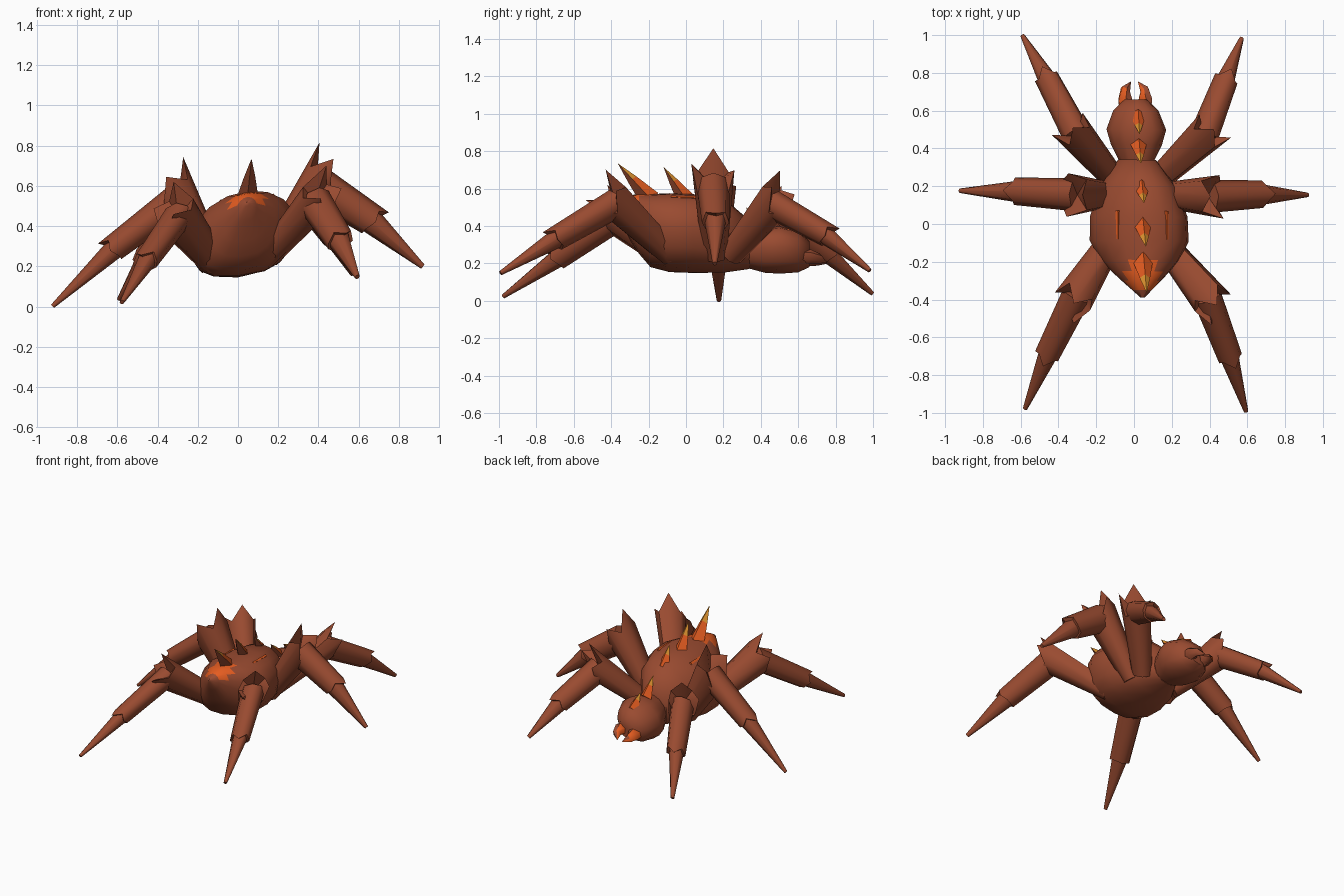
import bpy, bmesh, math
from mathutils import Vector, Matrix

if "Cube" in bpy.data.objects:
    bpy.data.objects.remove(bpy.data.objects["Cube"])


def material(name, colour):
    m = bpy.data.materials.new(name)
    m.use_nodes = True
    m.diffuse_color = (*colour, 1)
    m.node_tree.nodes["Principled BSDF"].inputs["Base Color"].default_value = (*colour, 1)
    return m


MATERIALS = [material("rust_brown", (0.32, 0.07, 0.03)),
             material("bright_orange", (0.80, 0.11, 0.015)),
             material("amber", (0.75, 0.30, 0.03))]

# The whole creature leans slightly to one side
LEAN = Matrix(((1, -0.01, 0.1, -0.01),
               (-0.012, 1, 0, 0),
               (0.107, 0, 1, 0),
               (0, 0, 0, 1)))


def build(name, rings, end_points, rule=None):
    """Skin a list of rings, closing both ends with a fan to a point."""
    bm = bmesh.new()
    loops = [[bm.verts.new(p) for p in ring] for ring in rings]
    n = len(loops[0])
    for a, b in zip(loops, loops[1:]):
        for i in range(n):
            j = (i + 1) % n
            bm.faces.new((a[i], a[j], b[j], b[i]))
    for loop, point in zip((loops[0], loops[-1]), end_points):
        hub = bm.verts.new(point)
        for i in range(n):
            bm.faces.new((loop[i], loop[(i + 1) % n], hub))
    bmesh.ops.recalc_face_normals(bm, faces=bm.faces)
    bm.normal_update()
    if rule:
        for f in bm.faces:
            f.material_index = rule(f.calc_center_median(), f.normal)
    bm.transform(LEAN)
    mesh = bpy.data.meshes.new(name)
    bm.to_mesh(mesh)
    bm.free()
    for m in MATERIALS:
        mesh.materials.append(m)
    ob = bpy.data.objects.new(name, mesh)
    bpy.context.collection.objects.link(ob)
    bpy.ops.object.select_all(action="DESELECT")
    ob.select_set(True)
    bpy.context.view_layer.objects.active = ob
    bpy.ops.object.shade_smooth_by_angle(angle=math.radians(55))


def ring(centre, direction, radius, sides, jags=None):
    """Ring across a direction, first point uppermost, with optional jagged rim."""
    d = direction.normalized()
    up = (Vector((0, 0, 1)) - d * d.z).normalized()
    side = d.cross(up)
    points = []
    for i in range(sides):
        t = math.tau * i / sides
        points.append(centre + (up * math.cos(t) + side * math.sin(t)) * radius
                      + d * (jags[i] if jags else 0))
    return points


def segment(name, a, b, ra, rb, sides=8, jags=None, rule=None):
    a, b = Vector(a), Vector(b)
    d = b - a
    build(name, [ring(a, d, ra, sides), ring(b, d, rb, sides, jags)], (a, b), rule)


def section(y, w, h, z, sides):
    """Cross-section that is round above and boxier below."""
    points = []
    for i in range(sides):
        t = math.tau * i / sides
        x, u = math.sin(t), math.cos(t)
        if u < -0.01:
            x = math.copysign(abs(x) ** 0.75, x)
            u = -abs(u) ** 0.75
        points.append(Vector((w * x, y, z + h * u)))
    return points


def body(name, sections, sides, rule=None):
    """Rounded body from (y, half width, half height, centre z) sections."""
    rings = [section(*s, sides) for s in sections]
    ends = [Vector((0, s[0], s[3])) for s in (sections[0], sections[-1])]
    build(name, rings, ends, rule)


# Abdomen, with an orange patch round the rear spine
body("abdomen", [(-0.39, 0.01, 0.01, 0.51), (-0.35, 0.052, 0.06, 0.485),
                 (-0.30, 0.105, 0.12, 0.445), (-0.25, 0.155, 0.16, 0.41),
                 (-0.19, 0.21, 0.195, 0.375), (-0.09, 0.262, 0.21, 0.365),
                 (0.04, 0.258, 0.21, 0.36), (0.2, 0.2, 0.2, 0.35),
                 (0.34, 0.10, 0.13, 0.30)], 16,
     lambda c, n: int(-0.36 < c.y < -0.2 and c.z > 0.505 and abs(c.x) < 0.078))

# Head
body("head", [(0.31, 0.08, 0.09, 0.27), (0.42, 0.135, 0.12, 0.27),
              (0.5, 0.158, 0.127, 0.272), (0.6, 0.12, 0.11, 0.262),
              (0.66, 0.06, 0.07, 0.25)], 12)

# Back spines: base centre, tip, radius
SPINES = [((-0.19, 0.54), (-0.365, 0.735), 0.055),
          ((0.0, 0.54), (-0.12, 0.715), 0.048),
          ((0.2, 0.51), (0.11, 0.64), 0.042),
          ((0.42, 0.38), (0.32, 0.50), 0.042),
          ((0.58, 0.35), (0.475, 0.44), 0.042)]
for k, (base, tip, r) in enumerate(SPINES):
    a, b = Vector((0, *base)), Vector((0, *tip))
    mid = a.lerp(b, 0.55)

    def spine_rule(c, n, mid=mid):
        return 0 if n.y < 0 else (2 if c.z > mid.z else 1)
    build(f"back_spine_{k + 1}",
          [ring(a, b - a, r, 4), ring(mid, b - a, r * 0.5, 4)], (a, b), spine_rule)

# Legs: hip, knee, shin end, tip, size of knee crown, jagged rim of the crown
CROWN = (0.175, 0.06, 0.14, 0, 0.03, 0, 0.10, 0.05)
REAR_CROWN = (0.175, 0.04, 0.05, 0.14, 0.03, 0, 0.10, 0.04)
CUFF = (0.05, 0, 0.02, 0, 0, 0, 0.02, 0)
LEGS = {"front": ((0.12, 0.24, 0.23), (0.335, 0.465, 0.48), (0.47, 0.76, 0.30),
                  (0.58, 0.99, 0.10), 0.88, CROWN),
        "middle": ((0.13, 0.155, 0.22), (0.345, 0.15, 0.57), (0.64, 0.165, 0.36),
                   (0.92, 0.165, 0.10), 1.0, CROWN),
        "rear": ((0.13, -0.08, 0.23), (0.34, -0.37, 0.485), (0.48, -0.69, 0.28),
                 (0.585, -0.985, 0.085), 0.9, REAR_CROWN)}

for side, s in (("left", 1), ("right", -1)):
    for place, (*joints, size, rim) in LEGS.items():
        hip, knee, shin, tip = [Vector((x * s, y, z)) for x, y, z in joints]
        label = f"{side}_{place}"
        crown = [rim[i * s] * size for i in range(8)]
        segment(f"{label}_thigh", hip, knee, 0.065, 0.115 * size, jags=crown)
        segment(f"{label}_shin", knee, shin, 0.088 * size, 0.073 * size, jags=CUFF)
        segment(f"{label}_claw", shin.lerp(knee, 0.1), tip, 0.062 * size, 0.012)

    # Curved jaws, orange along one flank
    path = [Vector((x * s, y, z)) for x, y, z in
            ((0.048, 0.60, 0.23), (0.053, 0.66, 0.23), (0.05, 0.71, 0.22), (0.018, 0.755, 0.20))]
    rings = [ring(p, q - p, r, 6) for p, q, r in zip(path, path[1:], (0.04, 0.04, 0.028))]
    build(f"{side}_jaw", rings, (path[0], path[-1]),
          lambda c, n: int(n.x < -0.1 and n.z > -0.3))

    # Thin orange streaks on the flanks
    segment(f"{side}_flank_streak", (0.13 * s, 0.07, 0.535), (0.13 * s, -0.08, 0.54),
            0.011, 0.008, sides=4, rule=lambda c, n: 1)
